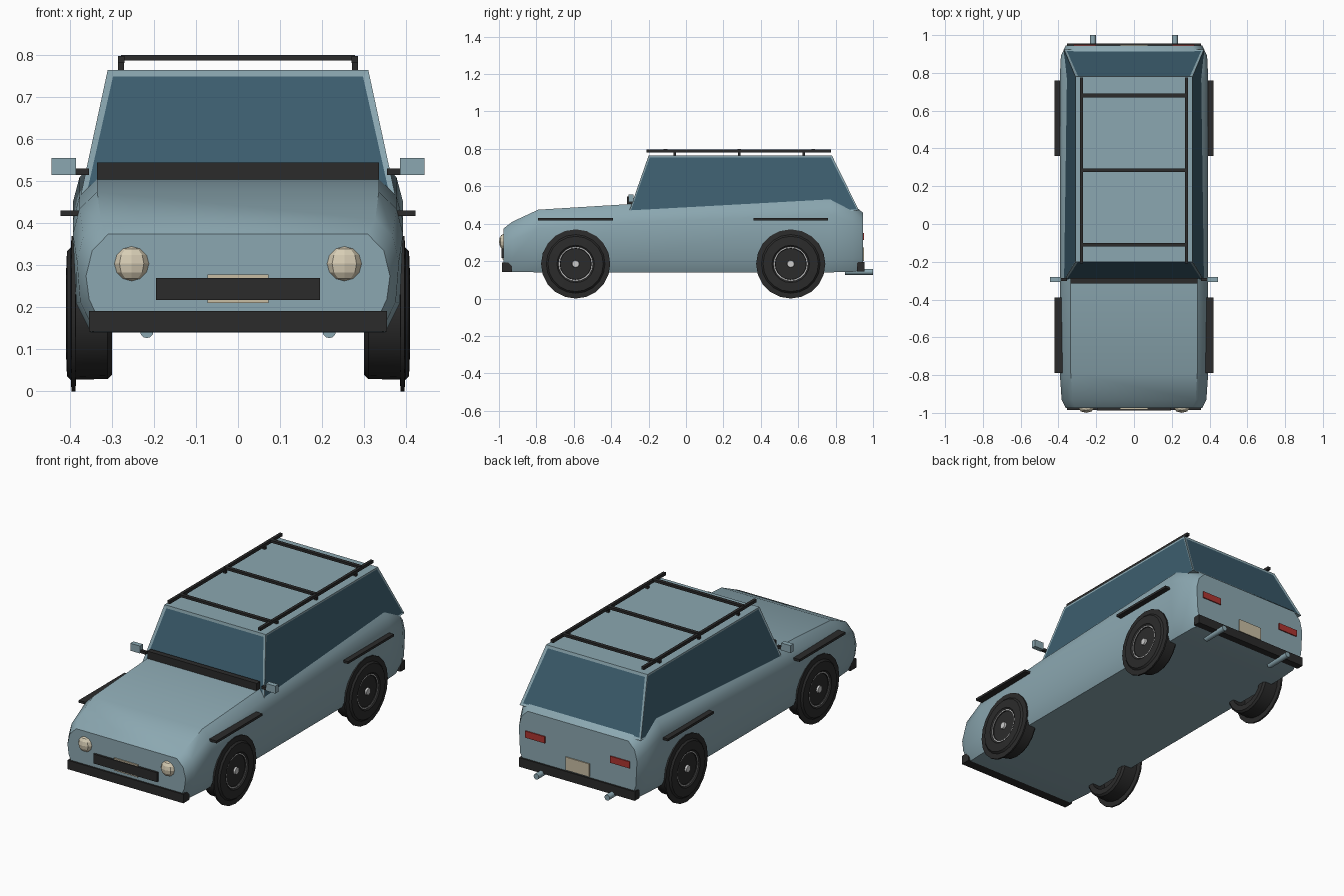
import bpy, bmesh, math
from mathutils import Matrix

cube = bpy.data.objects.get("Cube")
if cube:
    bpy.data.objects.remove(cube, do_unlink=True)


def material(name, r, g, b):
    m = bpy.data.materials.new(name)
    m.use_nodes = True
    m.diffuse_color = (r, g, b, 1)
    bsdf = next(n for n in m.node_tree.nodes if n.type == 'BSDF_PRINCIPLED')
    bsdf.inputs["Base Color"].default_value = (r, g, b, 1)
    return m


PAINT = material("blue grey paint", 0.26, 0.39, 0.44)
GLASS = material("tinted glass", 0.045, 0.11, 0.155)
BLACK = material("black trim", 0.024, 0.024, 0.024)
SILVER = material("silver", 0.6, 0.6, 0.6)
LAMP = material("cream lamp", 0.68, 0.61, 0.46)
PLATE = material("beige plate", 0.58, 0.51, 0.37)
RED = material("tail red", 0.42, 0.035, 0.03)


def finish(name, bm, mats, smooth=None):
    bmesh.ops.recalc_face_normals(bm, faces=bm.faces[:])
    me = bpy.data.meshes.new(name)
    bm.to_mesh(me)
    bm.free()
    for m in mats:
        me.materials.append(m)
    ob = bpy.data.objects.new(name, me)
    bpy.context.collection.objects.link(ob)
    if smooth:
        bpy.ops.object.select_all(action='DESELECT')
        ob.select_set(True)
        bpy.context.view_layer.objects.active = ob
        bpy.ops.object.shade_smooth_by_angle(angle=math.radians(smooth))
    return ob


def box(name, x, y, z, mat):
    """Box from (min, max) pairs on each axis."""
    bm = bmesh.new()
    bmesh.ops.create_cube(bm, size=1)
    for v in bm.verts:
        v.co = [(a + b) / 2 + c * (b - a) for (a, b), c in zip((x, y, z), v.co)]
    return finish(name, bm, [mat])


def pair(name, x, y, z, mat):
    """Mirrored boxes, x given for the left side."""
    box("left_" + name, x, y, z, mat)
    box("right_" + name, (-x[1], -x[0]), y, z, mat)


def loft(bm, rings, closed=True):
    """Bridge rings of points into quads, return the rows of vertices."""
    rows = [[bm.verts.new(p) for p in r] for r in rings]
    n = len(rows[0])
    for i, (a, b) in enumerate(zip(rows, rows[1:])):
        for j in range(n):
            k = (j + 1) % n
            f = bm.faces.new((a[j], a[k], b[k], b[j]))
            f.material_index = 0
    return rows


# Body shell: y, width factor, bottom, top
stations = [(-0.975, 0.92, 0.15, 0.375), (-0.93, 0.975, 0.143, 0.41),
            (-0.79, 1, 0.14, 0.475), (-0.30, 1, 0.14, 0.505),
            (0.77, 1, 0.14, 0.55), (0.89, 0.985, 0.143, 0.505),
            (0.945, 0.92, 0.15, 0.46)]
rings = []
for y, w, zb, zt in stations:
    half = [(0.35, zb), (0.385, zb + 0.07), (0.393, zt - 0.1),
            (0.377, zt - 0.04), (0.335, zt)]
    rings.append([(x * w, y, z) for x, z in half]
                 + [(-x * w, y, z) for x, z in reversed(half)])
bm = bmesh.new()
rows = loft(bm, rings)
bm.faces.new(rows[0])
bm.faces.new(rows[-1])
finish("body", bm, [PAINT], 40)

# Cabin with inset windows on its four sloping faces
bm = bmesh.new()
low = [(-0.38, -0.313, 0.44), (0.38, -0.313, 0.44), (0.371, 0.925, 0.47), (-0.371, 0.925, 0.47)]
high = [(-0.31, -0.20, 0.765), (0.31, -0.20, 0.765), (0.31, 0.78, 0.765), (-0.31, 0.78, 0.765)]
rows = loft(bm, [low, high])
bm.faces.new(rows[1])
bm.faces.new(rows[0])
bmesh.ops.recalc_face_normals(bm, faces=bm.faces[:])
windows = [f for f in bm.faces if abs(f.normal.z) < 0.8]
for f in windows:
    wide = 0.012 if abs(f.normal.x) > 0.5 else 0.02
    bmesh.ops.inset_individual(bm, faces=[f], thickness=wide, depth=-0.003)
    f.material_index = 1
finish("cabin", bm, [PAINT, GLASS])

# Cowl, bumpers, grille and plates
box("cowl", (-0.335, 0.335), (-0.315, -0.285), (0.50, 0.545), BLACK)
box("front_bumper", (-0.355, 0.355), (-0.985, -0.93), (0.143, 0.192), BLACK)
box("rear_bumper", (-0.355, 0.355), (0.915, 0.955), (0.145, 0.195), BLACK)
box("front_plate", (-0.073, 0.073), (-0.982, -0.973), (0.21, 0.278), PLATE)
box("grille", (-0.195, 0.195), (-0.987, -0.97), (0.218, 0.27), BLACK)
box("rear_plate", (-0.073, 0.073), (0.943, 0.951), (0.2, 0.272), PLATE)
pair("tail_light", (0.2, 0.32), (0.943, 0.951), (0.313, 0.35), RED)

# Fender strips and mirrors
pair("front_fender_strip", (0.375, 0.422), (-0.79, -0.39), (0.418, 0.431), BLACK)
pair("rear_fender_strip", (0.375, 0.422), (0.36, 0.76), (0.418, 0.431), BLACK)
pair("mirror", (0.386, 0.444), (-0.307, -0.28), (0.515, 0.556), PAINT)
pair("mirror_arm", (0.355, 0.392), (-0.302, -0.285), (0.515, 0.53), BLACK)

# Roof rack
pair("rack_rail", (0.27, 0.286), (-0.21, 0.775), (0.782, 0.798), BLACK)
for i, y in enumerate((-0.11, 0.285, 0.68)):
    box(f"rack_bar_{i}", (-0.278, 0.278), (y - 0.01, y + 0.01), (0.787, 0.8), BLACK)
for i, y in enumerate((-0.06, 0.285, 0.63)):
    pair(f"rack_post_{i}", (0.271, 0.285), (y - 0.007, y + 0.007), (0.76, 0.785), BLACK)


def wheel(name, side, yc, zc=0.185, n=20):
    """Hollow tyre with a flange, silver rim ring and hub, turned round the x axis."""
    profile = [(0.385, 0.0), (0.385, 0.115), (0.30, 0.115), (0.30, 0.145),
               (0.31, 0.155), (0.385, 0.157), (0.387, 0.185), (0.396, 0.185),
               (0.398, 0.157), (0.407, 0.148), (0.409, 0.1), (0.403, 0.092),
               (0.403, 0.085), (0.398, 0.083), (0.398, 0.02), (0.408, 0.018),
               (0.408, 0.0)]
    silver = (11, 14, 15)
    bm = bmesh.new()
    for i, ((xa, ra), (xb, rb)) in enumerate(zip(profile, profile[1:])):
        for j in range(n):
            t, u = (2 * math.pi * k / n for k in (j, j + 1))
            pts = [(xa, ra, t), (xa, ra, u), (xb, rb, u), (xb, rb, t)]
            if ra == 0:
                pts.pop(0)
            if rb == 0:
                pts.pop()
            f = bm.faces.new([bm.verts.new((side * x, yc + r * math.cos(a), zc + r * math.sin(a)))
                              for x, r, a in pts])
            f.material_index = int(i in silver)
    bmesh.ops.remove_doubles(bm, verts=bm.verts[:], dist=0.0001)
    finish(name, bm, [BLACK, SILVER], 35)


for side, label in ((1, "left"), (-1, "right")):
    wheel(label + "_front_wheel", side, -0.59)
    wheel(label + "_rear_wheel", side, 0.56)

    # Faceted headlight
    bm = bmesh.new()
    bmesh.ops.create_uvsphere(bm, u_segments=8, v_segments=6, radius=0.041)
    bmesh.ops.scale(bm, vec=(1, 0.6, 1), verts=bm.verts[:])
    bmesh.ops.translate(bm, vec=(side * 0.253, -0.975, 0.304), verts=bm.verts[:])
    finish(label + "_headlight", bm, [LAMP])

    # Exhaust pipe
    bm = bmesh.new()
    bmesh.ops.create_cone(bm, cap_ends=True, segments=12, radius1=0.016, radius2=0.016, depth=0.15,
                          matrix=Matrix.Translation((side * 0.217, 0.925, 0.143))
                          @ Matrix.Rotation(math.pi / 2, 4, 'X'))
    finish(label + "_exhaust", bm, [PAINT], 40)
